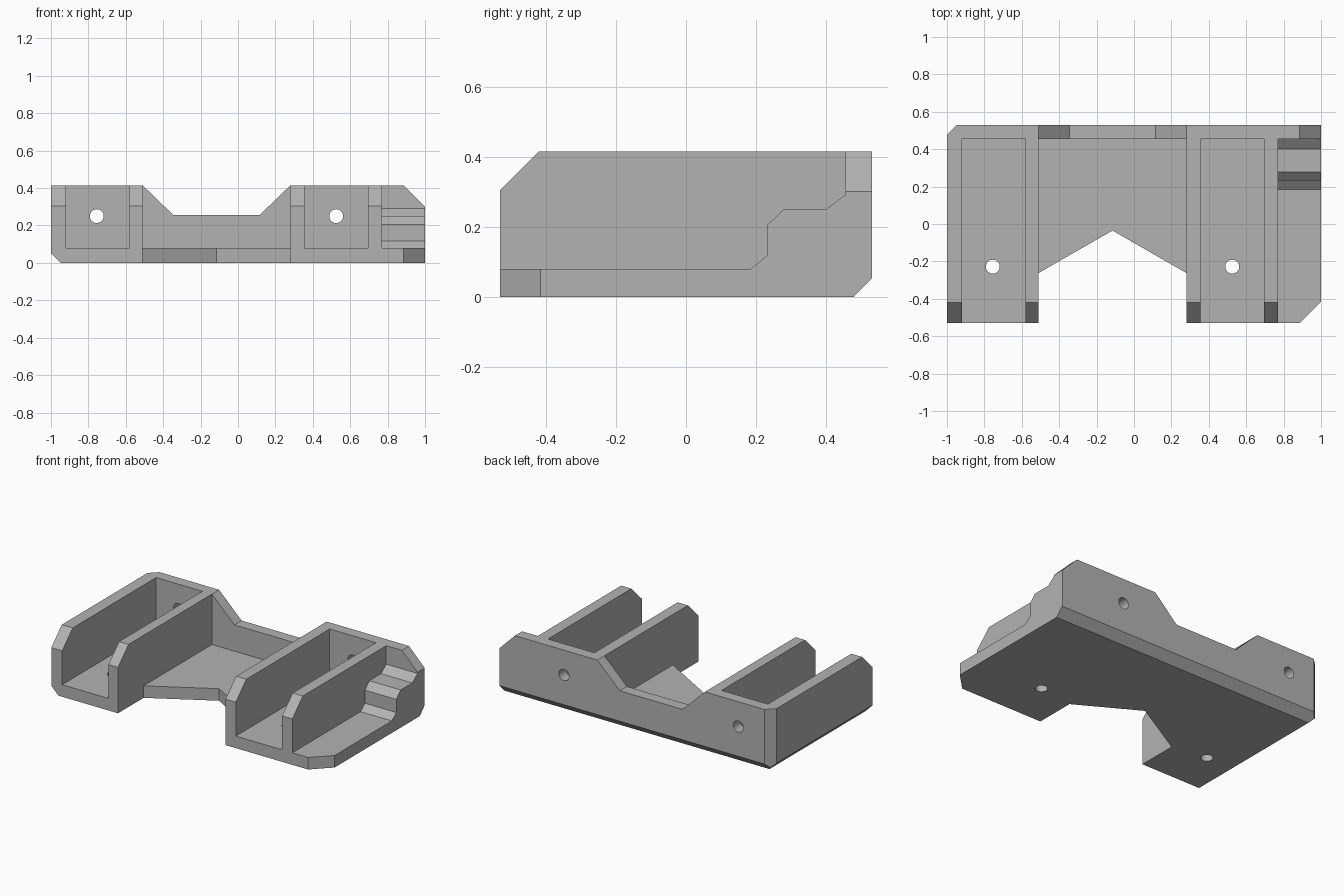
import bpy, bmesh
from math import cos, sin, tau, radians

cube = bpy.data.objects.get("Cube")
if cube:
    bpy.data.objects.remove(cube, do_unlink=True)

grey = bpy.data.materials.new("light grey plastic")
grey.use_nodes = True
grey.diffuse_color = (0.45, 0.45, 0.45, 1)
grey.node_tree.nodes["Principled BSDF"].inputs["Base Color"].default_value = grey.diffuse_color


def prism(name, points, axis, lo, hi):
    """Extrude a 2D profile along an axis between lo and hi."""
    place = {"x": lambda a, b, t: (t, a, b),
             "y": lambda a, b, t: (a, t, b),
             "z": lambda a, b, t: (a, b, t)}[axis]
    bm = bmesh.new()
    face = bm.faces.new([bm.verts.new(place(a, b, lo)) for a, b in points])
    top = bmesh.ops.extrude_face_region(bm, geom=[face])["geom"]
    for v in top:
        if isinstance(v, bmesh.types.BMVert):
            v.co["xyz".index(axis)] = hi
    bmesh.ops.recalc_face_normals(bm, faces=bm.faces)
    mesh = bpy.data.meshes.new(name)
    bm.to_mesh(mesh)
    bm.free()
    mesh.materials.append(grey)
    obj = bpy.data.objects.new(name, mesh)
    bpy.context.collection.objects.link(obj)
    return obj


def rect(x0, x1, y0, y1):
    return [(x0, y0), (x1, y0), (x1, y1), (x0, y1)]


def circle(x, y, r=0.037, n=32):
    return [(x + r * cos(tau * i / n), y + r * sin(tau * i / n)) for i in range(n)]


FLOOR, TOP, WALL = 0.08, 0.415, 0.455

# Full-height block with the notched footprint
bracket = prism("bracket_body", [
    (-1, -0.53), (-0.51, -0.53), (-0.51, -0.262), (-0.115, -0.035),
    (0.28, -0.262), (0.28, -0.53), (0.885, -0.53), (1, -0.415),
    (1, 0.53), (-0.947, 0.53), (-1, 0.478)], "z", 0, TOP)

cutters = []


def cut(*args):
    cutters.append(prism(*args))


# Channels between the rails, and the open middle bay
for name, x0, x1 in (("right_channel", -0.92, -0.58), ("middle_bay", -0.51, 0.28),
                     ("left_channel", 0.355, 0.695)):
    cut(name, rect(x0, x1, -0.7, WALL), "z", FLOOR, 0.6)

# Stepped shelf outside the left rail
cut("stepped_shelf", [
    (-0.7, FLOOR), (0.185, FLOOR), (0.232, 0.118), (0.232, 0.205), (0.278, 0.25),
    (0.4, 0.25), (WALL, 0.292), (WALL, 0.6), (-0.7, 0.6)], "x", 0.77, 1.1)

# Sloped front tips of the rails
cut("rail_tip_slope", [(-0.62, 0.215), (-0.32, 0.515), (-0.62, 0.515)], "x", -1.1, 1.1)

# Dip and sloped corner in the back wall
cut("wall_dip", [(-0.613, 0.515), (-0.345, 0.255), (0.115, 0.255), (0.383, 0.515)],
    "y", 0.42, 0.6)
cut("wall_corner_slope", [(0.785, 0.515), (1.1, 0.2), (1.1, 0.515)], "y", 0.42, 0.6)

# Bottom edge chamfers
cut("back_bottom_chamfer", [(0.38, -0.1), (0.63, 0.155), (0.63, -0.1)], "x", -1.1, 1.1)
cut("side_bottom_chamfer", [(-0.85, -0.1), (-1.1, 0.155), (-1.1, -0.1)], "y", -0.7, 0.7)

# Screw holes through floor and back wall of each channel
for x in (-0.755, 0.525):
    cut("floor_hole", circle(x, -0.228), "z", -0.1, 0.2)
    cut("wall_hole", circle(x, 0.25), "y", 0.3, 0.7)

bpy.ops.object.select_all(action="DESELECT")
bpy.context.view_layer.objects.active = bracket
bracket.select_set(True)
for tool in cutters:
    tool.hide_render = True
    mod = bracket.modifiers.new(tool.name, "BOOLEAN")
    mod.operation, mod.solver, mod.object = "DIFFERENCE", "EXACT", tool
    bpy.ops.object.modifier_apply(modifier=mod.name)
for tool in cutters:
    bpy.data.objects.remove(tool, do_unlink=True)

bpy.ops.object.shade_smooth_by_angle(angle=radians(30))
